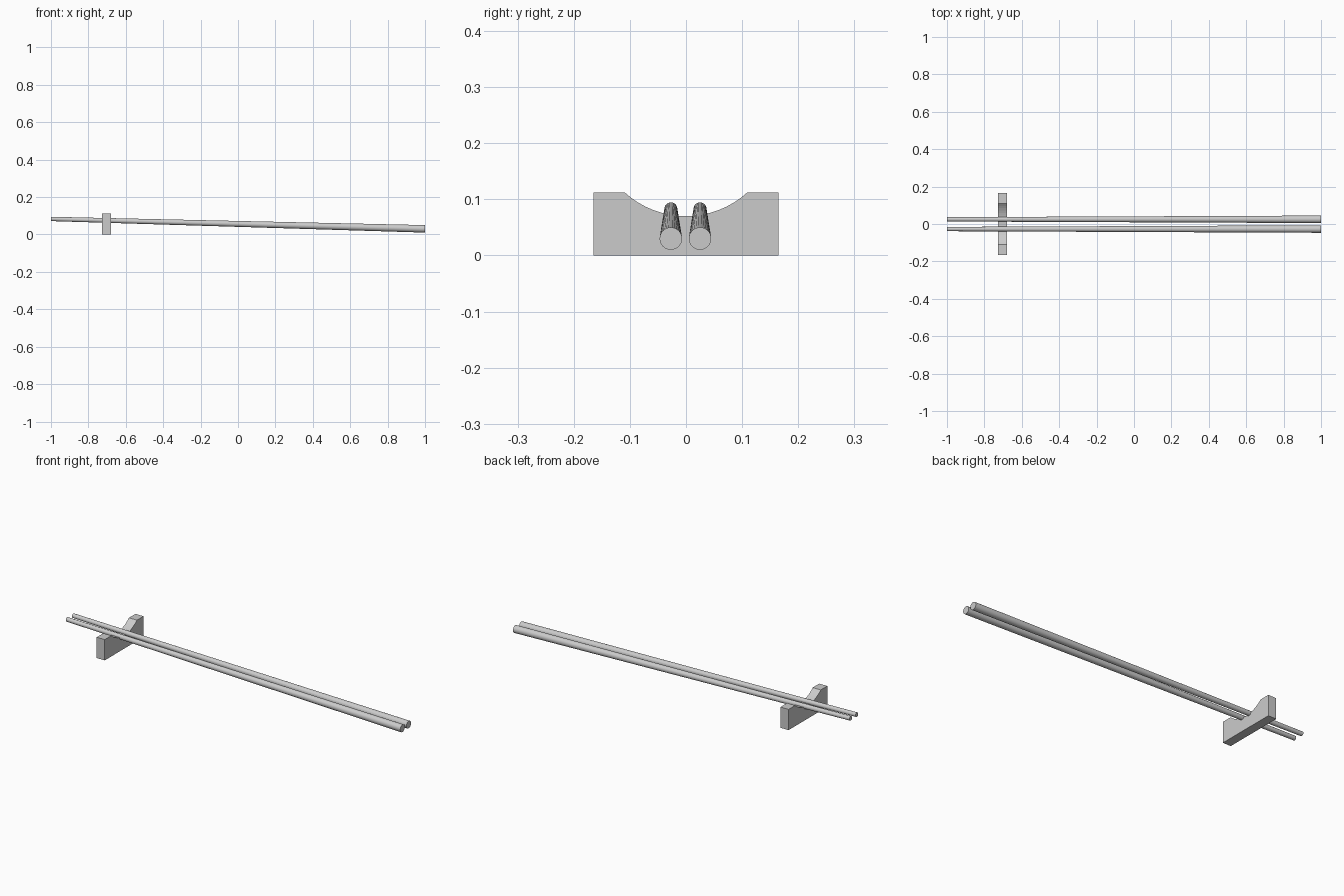
import bpy, bmesh, math
from mathutils import Vector

if "Cube" in bpy.data.objects:
    bpy.data.objects.remove(bpy.data.objects["Cube"])


def add_object(name, bm):
    bmesh.ops.recalc_face_normals(bm, faces=bm.faces)
    mesh = bpy.data.meshes.new(name)
    bm.to_mesh(mesh)
    bm.free()
    obj = bpy.data.objects.new(name, mesh)
    bpy.context.collection.objects.link(obj)
    return obj


def chopstick(name, y):
    # tapered round stick from the thick low end to the thin raised tip
    thick, tip = Vector((1, y, 0.030)), Vector((-1, y, 0.083))
    axis = tip - thick
    bm = bmesh.new()
    bmesh.ops.create_cone(bm, cap_ends=True, segments=32, radius1=0.020,
                          radius2=0.0115, depth=axis.length)
    bmesh.ops.transform(bm, verts=bm.verts,
                        matrix=axis.to_track_quat('Z', 'Y').to_matrix().to_4x4())
    bmesh.ops.translate(bm, verts=bm.verts, vec=(thick + tip) / 2)
    for f in bm.faces:
        f.smooth = True
    obj = add_object(name, bm)
    bpy.ops.object.select_all(action='DESELECT')
    obj.select_set(True)
    bpy.context.view_layer.objects.active = obj
    bpy.ops.object.shade_smooth_by_angle(angle=math.radians(40))


def rest(x0, x1):
    # block profile with a circular hollow in its top, extruded along x
    half, top, low, chord = 0.165, 0.112, 0.070, 0.109
    sag = top - low
    r = (chord ** 2 + sag ** 2) / (2 * sag)
    a = math.asin(chord / r)
    n = 16
    hollow = [(r * math.sin(t), low + r - r * math.cos(t))
              for t in (a - 2 * a * i / n for i in range(n + 1))]
    profile = [(-half, 0), (half, 0), (half, top)] + hollow + [(-half, top)]
    bm = bmesh.new()
    face = bm.faces.new([bm.verts.new((x0, y, z)) for y, z in profile])
    out = bmesh.ops.extrude_face_region(bm, geom=[face], use_keep_orig=True)
    verts = [v for v in out["geom"] if isinstance(v, bmesh.types.BMVert)]
    bmesh.ops.translate(bm, verts=verts, vec=(x1 - x0, 0, 0))
    add_object("chopstick_rest", bm)


rest(-0.727, -0.679)
chopstick("chopstick_front", -0.027)
chopstick("chopstick_back", 0.025)
